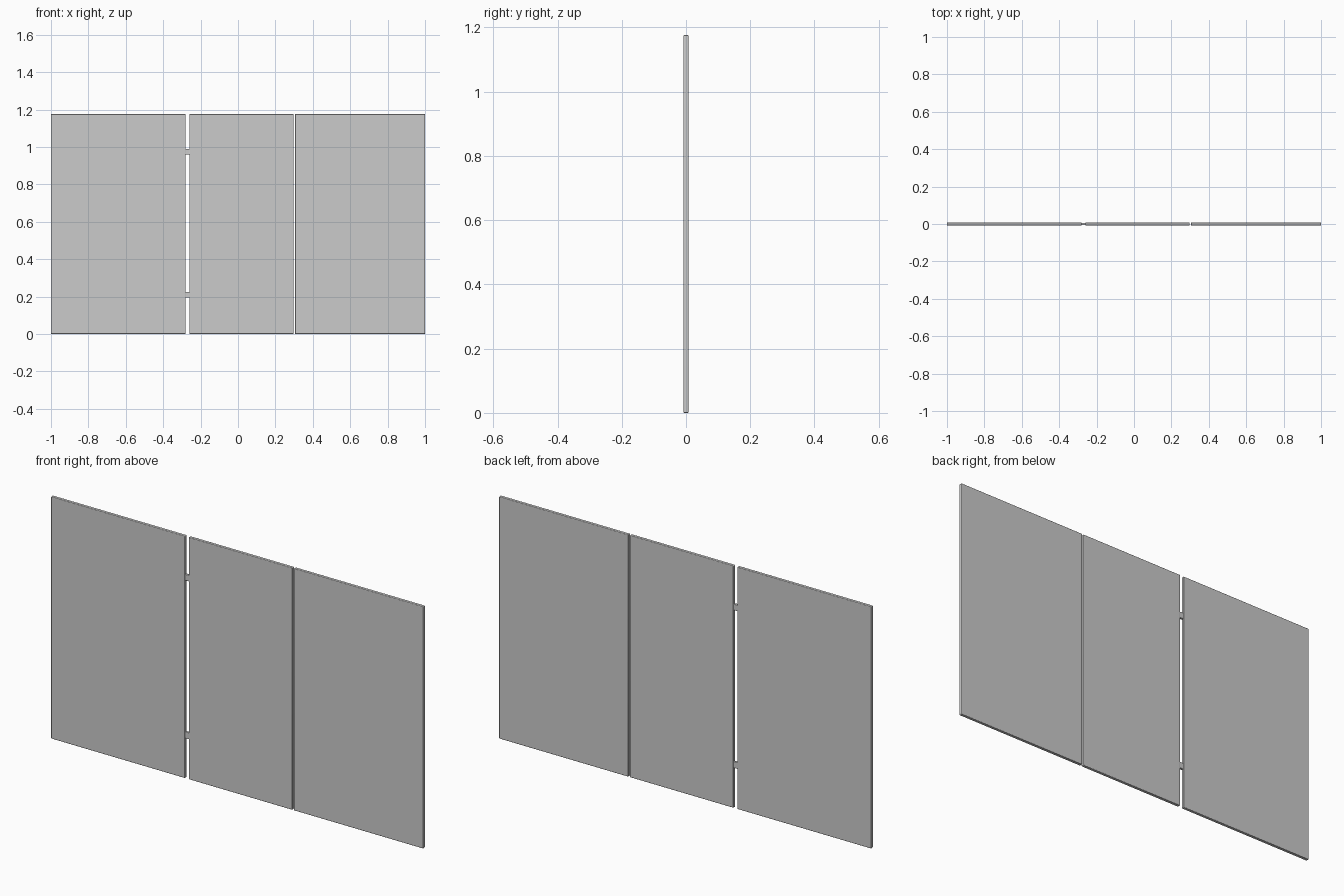
import bpy

if "Cube" in bpy.data.objects:
    bpy.data.objects.remove(bpy.data.objects["Cube"])

HEIGHT = 1.176
THICK = 0.0155


def box(name, x0, x1, z0, z1, thick, bevel):
    bpy.ops.mesh.primitive_cube_add(size=1, location=((x0 + x1) / 2, 0, (z0 + z1) / 2))
    ob = bpy.context.object
    ob.name = name
    ob.scale = (x1 - x0, thick, z1 - z0)
    bpy.ops.object.transform_apply(location=False, rotation=False, scale=True)
    if bevel:
        mod = ob.modifiers.new("edge_rounding", 'BEVEL')
        mod.width = bevel
        mod.segments = 3
    bpy.ops.object.shade_smooth_by_angle()
    return ob


# Three upright glass panels: fixed left, hinged door, fixed right
for name, x0, x1 in (("left_panel", -1.0, -0.28),
                     ("door_panel", -0.26, 0.297),
                     ("right_panel", 0.305, 1.0)):
    box(name, x0, x1, 0, HEIGHT, THICK, 0.003)

# Two small hinge bridges across the wider gap
for name, z0, z1 in (("lower_hinge", 0.194, 0.225), ("upper_hinge", 0.96, 0.99)):
    box(name, -0.283, -0.257, z0, z1, 0.012, 0.002)
